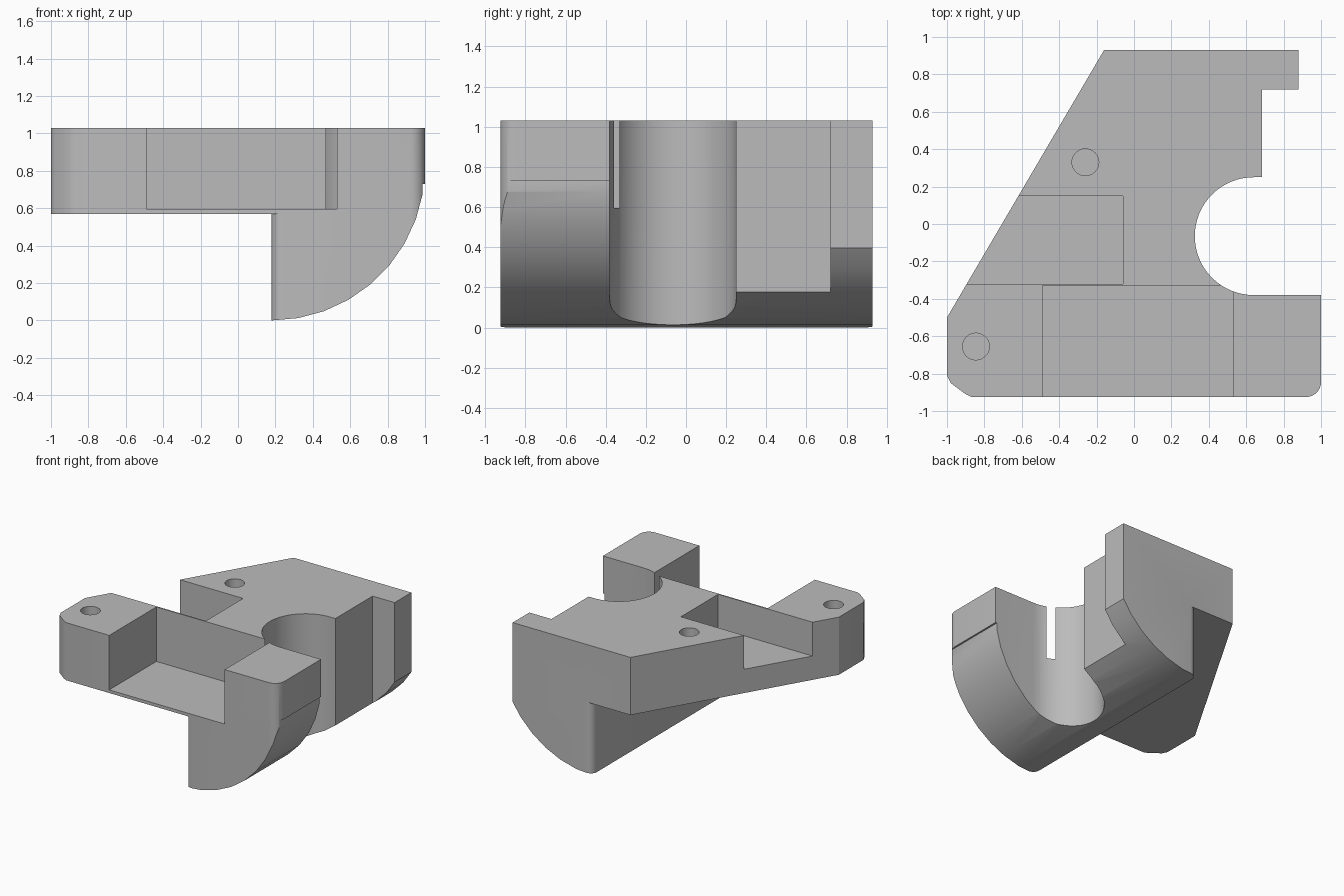
import bpy, bmesh, math

cube = bpy.data.objects.get("Cube")
if cube:
    bpy.data.objects.remove(cube, do_unlink=True)

grey = bpy.data.materials.new("plain grey")
grey.use_nodes = True
colour = (0.5, 0.5, 0.5, 1)
grey.diffuse_color = colour
grey.node_tree.nodes["Principled BSDF"].inputs["Base Color"].default_value = colour


def arc(cx, cy, r, start, end, steps):
    """Points on an arc, angles in degrees."""
    angles = [math.radians(start + (end - start) * i / steps) for i in range(steps + 1)]
    return [(cx + r * math.cos(a), cy + r * math.sin(a)) for a in angles]


def prism(name, points, low, high, along_y=False):
    """Extrude a closed profile along z, or along y."""
    bm = bmesh.new()
    place = (lambda u, v, w: (u, w, v)) if along_y else (lambda u, v, w: (u, v, w))
    ends = [[bm.verts.new(place(u, v, w)) for u, v in points] for w in (low, high)]
    for end in ends:
        bm.faces.new(end)
    for i in range(len(points)):
        j = (i + 1) % len(points)
        bm.faces.new((ends[0][i], ends[0][j], ends[1][j], ends[1][i]))
    bmesh.ops.recalc_face_normals(bm, faces=bm.faces)
    mesh = bpy.data.meshes.new(name)
    bm.to_mesh(mesh)
    bm.free()
    mesh.materials.append(grey)
    obj = bpy.data.objects.new(name, mesh)
    bpy.context.collection.objects.link(obj)
    return obj


def box(name, x0, x1, y0, y1, z0, z1):
    return prism(name, [(x0, y0), (x1, y0), (x1, y1), (x0, y1)], z0, z1)


TOP, UNDER, FRONT, BACK = 1.03, 0.57, -0.925, 0.93

# Full-height body with the open round recess on its right
outline = [(-0.16, BACK), (0.88, BACK), (0.88, 0.72), (0.685, 0.72), (0.685, 0.25)]
outline += arc(0.64, -0.065, 0.315, 90, 270, 32)
outline += [(1, -0.38)]
outline += arc(0.92, -0.845, 0.08, 0, -90, 8)
outline += [(-0.87, FRONT), (-0.9, -0.91), (-0.98, -0.85), (-1, -0.81), (-1, -0.5)]
body = prism("bracket_body", outline, -0.05, TOP)

# Space under the plate, leaving a downward block with rounded corners
under = [(-1.2, -1.2), (0.24, -1.2)]
under += arc(0.24, FRONT + 0.06, 0.06, 270, 180, 8)
under += arc(0.24, BACK - 0.06, 0.06, 180, 90, 8)
under += [(0.24, 1.2), (-1.2, 1.2)]

# Space outside the curved underside
sweep = [(0.1, -0.3), (0.1, 0)] + arc(0.18, 0.82, 0.82, 270, 350, 8)
sweep += [(0.987, 0.73), (1.2, 0.74), (1.2, -0.3)]

cutters = [
    prism("under_cutter", under, -0.3, UNDER),
    prism("curve_cutter", sweep, -1.2, 1.2, along_y=True),
    box("front_pocket_cutter", -0.49, 0.53, -1.2, -0.33, 0.595, 1.2),
    box("side_pocket_cutter", -1.2, -0.06, -0.32, 0.15, 0.76, 1.2),
]
# Blind round holes
for x, y in ((-0.26, 0.33), (-0.845, -0.655)):
    cutters.append(prism("hole_cutter", arc(x, y, 0.072, 0, 345, 23), 0.75, 1.2))

bpy.context.view_layer.objects.active = body
for cutter in cutters:
    cut = body.modifiers.new("cut", "BOOLEAN")
    cut.operation = "DIFFERENCE"
    cut.solver = "EXACT"
    cut.object = cutter
    bpy.ops.object.modifier_apply(modifier=cut.name)
    bpy.data.objects.remove(cutter, do_unlink=True)

bpy.ops.object.select_all(action="DESELECT")
body.select_set(True)
bpy.ops.object.shade_smooth_by_angle(angle=math.radians(30))
